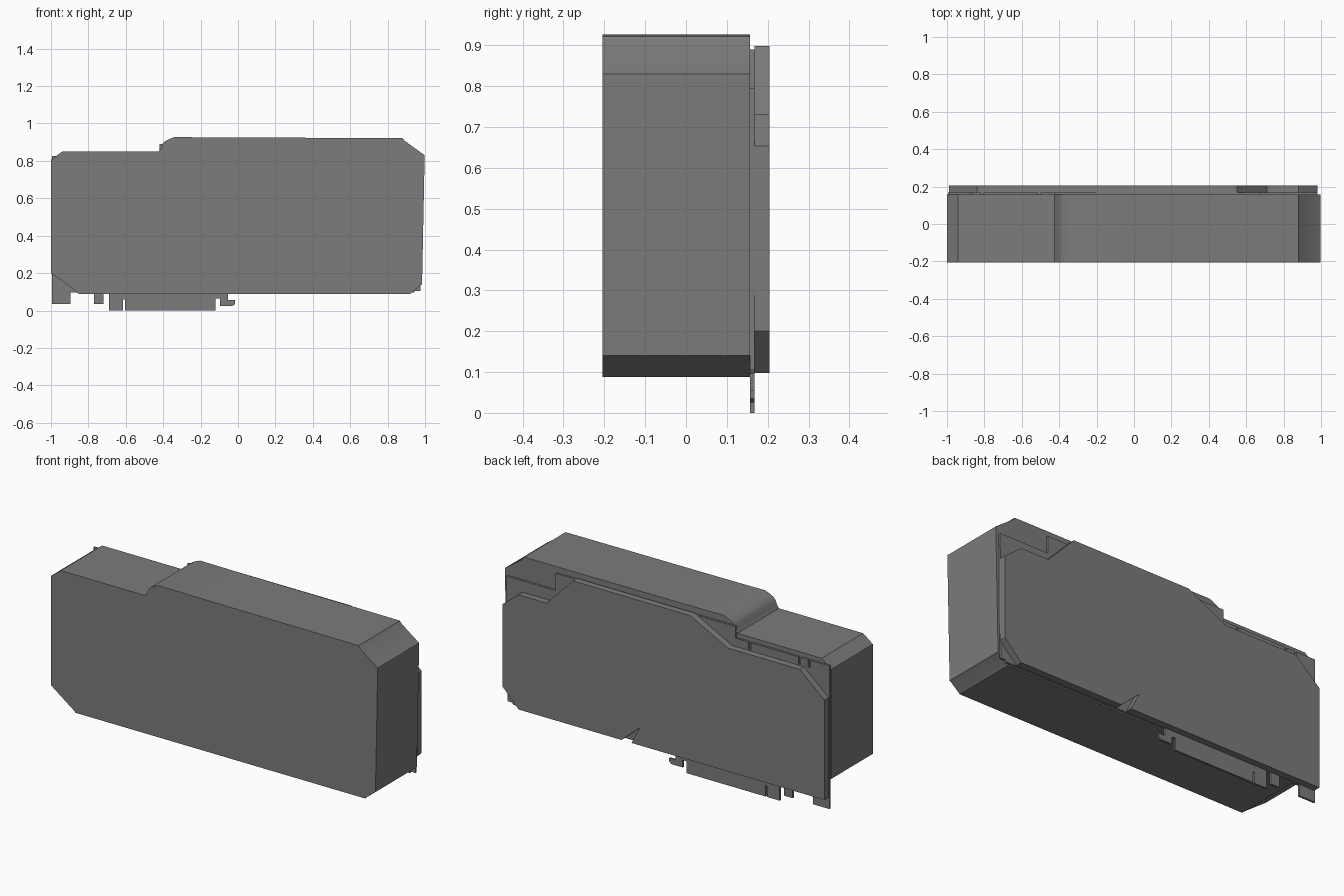
import bpy, bmesh, math

cube = bpy.data.objects.get("Cube")
if cube:
    bpy.data.objects.remove(cube, do_unlink=True)

grey = bpy.data.materials.new("mid_grey")
grey.use_nodes = True
colour = (0.2, 0.2, 0.2, 1)
grey.diffuse_color = colour
grey.node_tree.nodes["Principled BSDF"].inputs["Base Color"].default_value = colour


def plate(name, outline, y0, y1):
    """Extrude an x-z outline from y0 to y1."""
    bm = bmesh.new()
    face = bm.faces.new([bm.verts.new((x, y0, z)) for x, z in outline])
    ext = bmesh.ops.extrude_face_region(bm, geom=[face])
    moved = [v for v in ext["geom"] if isinstance(v, bmesh.types.BMVert)]
    bmesh.ops.translate(bm, verts=moved, vec=(0, y1 - y0, 0))
    bmesh.ops.recalc_face_normals(bm, faces=bm.faces)
    mesh = bpy.data.meshes.new(name)
    bm.to_mesh(mesh)
    bm.free()
    mesh.materials.append(grey)
    obj = bpy.data.objects.new(name, mesh)
    bpy.context.collection.objects.link(obj)
    bpy.ops.object.select_all(action="DESELECT")
    obj.select_set(True)
    bpy.context.view_layer.objects.active = obj
    bpy.ops.object.shade_smooth_by_angle(angle=math.radians(28))
    return obj


def slot(x, top, depth=0.04, width=0.014):
    """Rectangular notch cut down from an edge, running towards -x."""
    return [(x, top), (x, top - depth), (x - width, top - depth), (x - width, top)]


# Thick cooler housing with a stepped top and cut corners
housing = [(-1, 0.2), (-0.86, 0.098), (-0.85, 0.088), (0.92, 0.088),
           (0.975, 0.135), (0.984, 0.14), (0.998, 0.83), (0.89, 0.908), (0.88, 0.922),
           (-0.07, 0.925), (-0.34, 0.927), (-0.365, 0.918), (-0.39, 0.905),
           (-0.405, 0.89), (-0.412, 0.868), (-0.425, 0.85),
           (-0.94, 0.85), (-1, 0.805)]
plate("cooler_housing", housing, -0.205, 0.157)

# Circuit board: top edge with slots, then the connector tabs underneath
top_edge = [(0.98, 0.795), (0.68, 0.795), (0.68, 0.89), (-0.42, 0.89), (-0.42, 0.826)]
for x in (-0.5, -0.805, -0.865):
    top_edge += slot(x, 0.826)
top_edge.append((-0.995, 0.826))
tabs = [(-0.995, 0.035)]
for x0, x1, z in ((-0.895, -0.77, 0.035), (-0.718, -0.69, 0.035)):
    tabs += [(x0, z), (x0, 0.095), (x1, 0.095), (x1, z if x1 < -0.7 else 0)]
tabs += [(-0.614, 0), (-0.614, 0.06), (-0.604, 0.06), (-0.604, 0), (-0.12, 0),
         (-0.12, 0.065), (-0.097, 0.065), (-0.097, 0.025), (-0.03, 0.025),
         (-0.015, 0.035), (-0.015, 0.055), (-0.053, 0.055), (-0.053, 0.095),
         (0.94, 0.095), (0.945, 0.105), (0.975, 0.105)]
plate("circuit_board", top_edge + tabs, 0.157, 0.168)

# Rear cover plate with stepped corners and a slanted slit
cover = [(-0.99, 0.098), (0.19, 0.098), (0.14, 0.195), (0.25, 0.098), (0.88, 0.098),
         (0.98, 0.2), (0.98, 0.653), (0.88, 0.732), (0.71, 0.732), (0.55, 0.898),
         (-0.17, 0.898), (-0.4, 0.78), (-0.84, 0.78), (-0.99, 0.65)]
plate("rear_cover", cover, 0.168, 0.205)
